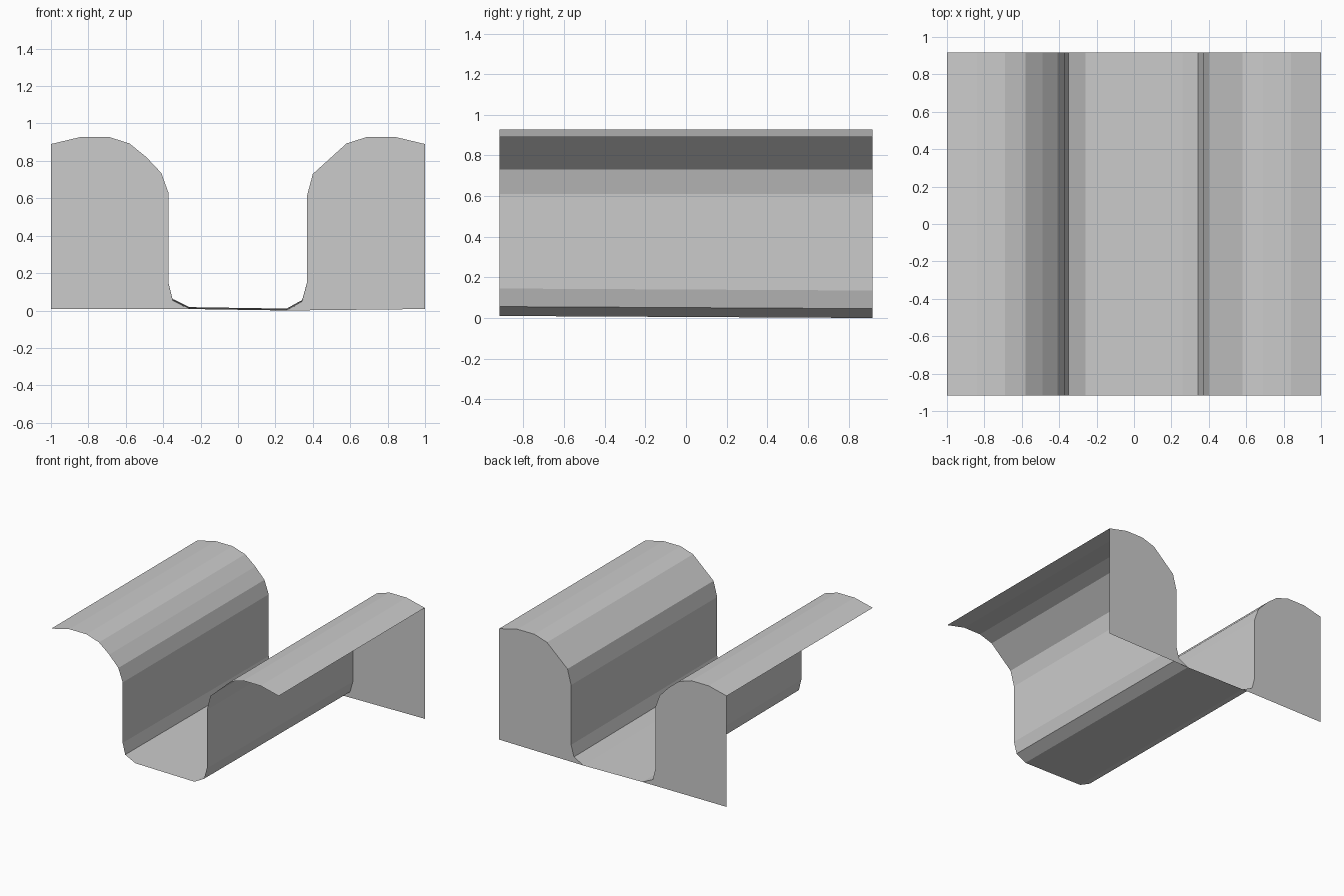
import bpy

if "Cube" in bpy.data.objects:
    bpy.data.objects.remove(bpy.data.objects["Cube"])

HALF = 0.917      # half length along y
BASE = 0.008      # bottom edge of the end walls

# Half cross-sections from outer rim down to the channel floor
LEFT = [(-1, .89), (-.84, .928), (-.69, .928), (-.58, .893), (-.49, .82),
        (-.41, .735), (-.372, .63), (-.372, .14), (-.35, .052), (-.26, .008)]
RIGHT = [(1, .89), (.84, .928), (.69, .928), (.58, .893),
         (.40, .73), (.368, .61), (.368, .135), (.343, .046), (.26, 0.0)]


def make(name, verts, faces):
    mesh = bpy.data.meshes.new(name)
    mesh.from_pydata(verts, [], faces)
    mesh.update()
    obj = bpy.data.objects.new(name, mesh)
    bpy.context.collection.objects.link(obj)
    return obj


def front_lift(z):
    # the channel floor rises very slightly toward the open front
    return z + (0.01 if z < 0.2 else 0)


# Curved sheet: two banks and the channel between them
profile = LEFT + RIGHT[::-1]
n = len(profile)
verts = [(x, -HALF, front_lift(z)) for x, z in profile]
verts += [(x, HALF, z) for x, z in profile]
make("channel_sheet", verts,
     [(i, i + 1, n + i + 1, n + i) for i in range(n - 1)])

# Flat walls closing the back end under each bank
for name, side in (("back_wall_left", LEFT), ("back_wall_right", RIGHT)):
    outline = side + [(side[0][0], BASE)]
    order = list(range(len(outline)))
    if side is RIGHT:
        order.reverse()
    wall = make(name, [(x, HALF, z) for x, z in outline], [order])
    if wall.data.polygons[0].normal.y < 0:
        wall.data.flip_normals()
